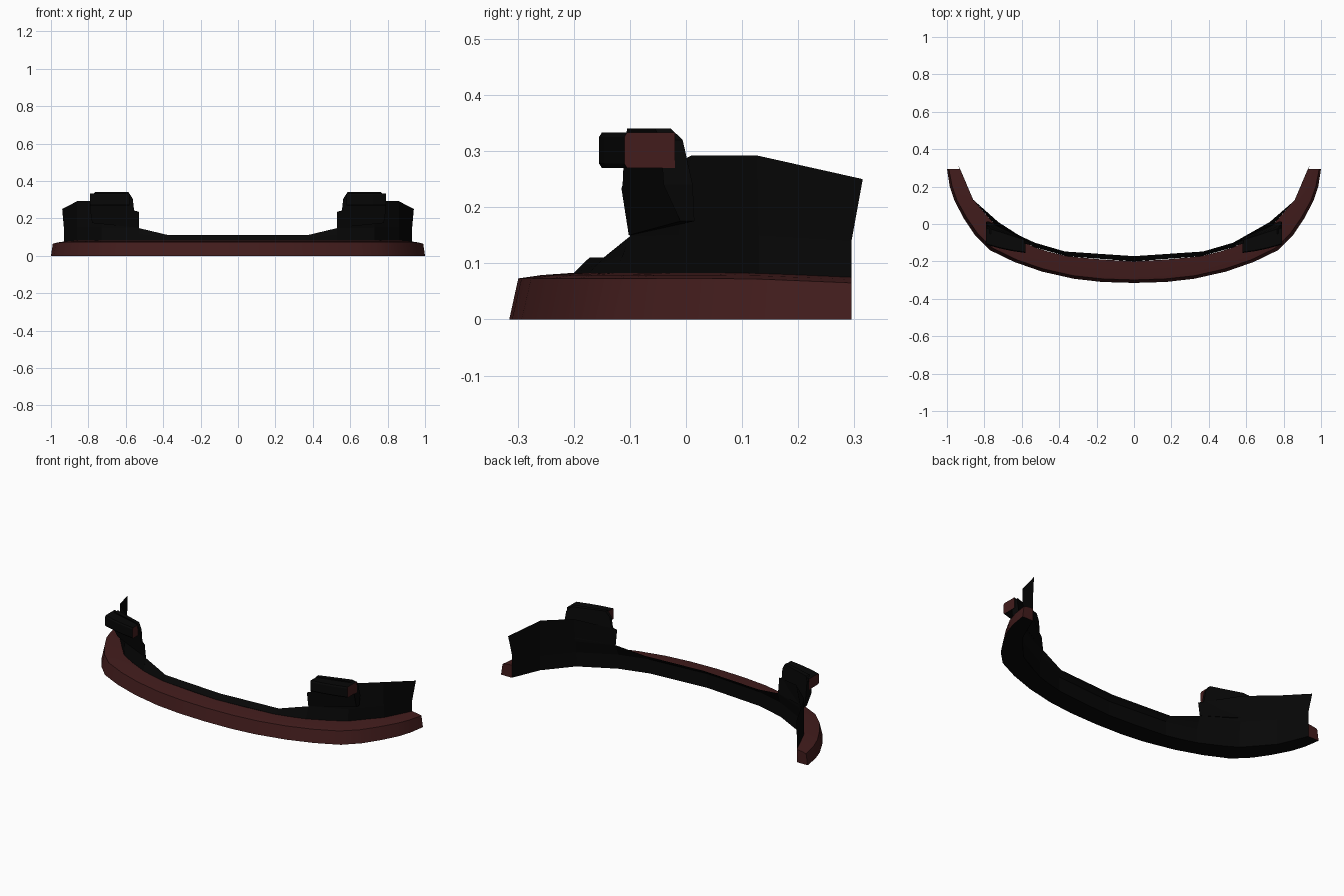
import bpy, bmesh, math
from mathutils import Vector

if "Cube" in bpy.data.objects:
    bpy.data.objects.remove(bpy.data.objects["Cube"])


def material(name, rgb):
    m = bpy.data.materials.new(name)
    m.diffuse_color = (*rgb, 1)
    m.use_nodes = True
    m.node_tree.nodes["Principled BSDF"].inputs["Base Color"].default_value = m.diffuse_color
    return m


black = material("black_plastic", (0.002, 0.002, 0.002))
red = material("dark_red_paint", (0.055, 0.012, 0.012))


def loft(name, sections, mats, closed=False, caps=False, mirror_sides=True,
         smooth=False, cap_mat=0, strip_mats=None):
    """Skin a list of equal-length cross-sections."""
    bm = bmesh.new()
    rows = [[bm.verts.new(p) for p in s] for s in sections]
    n = len(rows[0])
    for a, b in zip(rows, rows[1:]):
        for i in range(n if closed else n - 1):
            j = (i + 1) % n
            f = bm.faces.new((a[i], a[j], b[j], b[i]))
            f.material_index = strip_mats[i] if strip_mats else 0
    if caps:
        for r in (rows[0], rows[-1]):
            bm.faces.new(r).material_index = cap_mat
    bmesh.ops.remove_doubles(bm, verts=bm.verts, dist=0.0005)
    bmesh.ops.recalc_face_normals(bm, faces=bm.faces)
    me = bpy.data.meshes.new(name)
    bm.to_mesh(me)
    bm.free()
    ob = bpy.data.objects.new(name, me)
    bpy.context.collection.objects.link(ob)
    for m in mats:
        me.materials.append(m)
    if mirror_sides:
        ob.modifiers.new("mirror", 'MIRROR')
    if smooth:
        bpy.ops.object.select_all(action='DESELECT')
        ob.select_set(True)
        bpy.context.view_layer.objects.active = ob
        bpy.ops.object.shade_smooth_by_angle(angle=math.radians(40))
    return ob


def both_sides(half):
    return [[(-x, y, z) for x, y, z in s] for s in half[:0:-1]] + half


# painted splitter lip, curved in plan; black underside and inner face
outer = [(0, -.315), (.17, -.31), (.32, -.293), (.49, -.255), (.64, -.203), (.77, -.14),
         (.85, -.06), (.91, .03), (.96, .125), (.985, .2), (1, .295)]
inner = [(0, -.2), (.17, -.19), (.36, -.172), (.46, -.147), (.53, -.125), (.64, -.072),
         (.73, -.02), (.80, .06), (.86, .13), (.895, .21), (.93, .295)]
lip = []
for o, i in zip(outer, inner):
    o, i = Vector(o), Vector(i)
    top = .083 - .008 * max(0, (o.y - .1) / .195)
    a, b = o.lerp(i, .14), o.lerp(i, .5)
    lip.append([(o.x, o.y, 0), (a.x, a.y, top - .010), (b.x, b.y, top - .004),
                (i.x, i.y, top), (i.x, i.y, 0)])
loft("splitter_lip", both_sides(lip), [red, black], closed=True, caps=True,
     mirror_sides=False, smooth=True, strip_mats=[0, 0, 0, 1, 1])

# black upright panel: low in the middle, tall at both wings
base = [(0, -.2), (.36, -.172), (.53, -.125), (.53, -.125), (.73, -.02), (.86, .13), (.93, .295)]
waist = [(0, -.186, .097), (.365, -.16, .097), (.53, -.112, .115), (.53, -.10, .148),
         (.73, -.013, .15), (.86, .13, .15), (.93, .295, .14)]
crest = [(0, -.172, .11), (.37, -.147, .11), (.53, -.10, .148), (.53, -.115, .235),
         (.725, .01, .292), (.86, .127, .292), (.94, .315, .25)]
panel = [[(x, y, 0), (x, y, .083), w, c] for (x, y), w, c in zip(base, waist, crest)]
loft("upright_panel", both_sides(panel), [black], mirror_sides=False)

# chamfered hood carrying each lamp, blending down into the panel
hood = [(.53, -.102, .15), (.53, -.115, .233), (.555, -.113, .24), (.563, -.11, .305),
        (.585, -.105, .34), (.765, -.055, .34), (.785, -.045, .32), (.79, -.04, .24),
        (.78, -.01, .175)]
hood_back = [-.100, -.112, -.098, -.094, -.085, -.027, -.006, .012, .015]
loft("lamp_hood", [hood, [(x, b, z) for (x, y, z), b in zip(hood, hood_back)]],
     [black], closed=True, caps=True)

# lamp bar: black front, red end faces, softened front corners
bar = []
for x, f, b in [(.58, -.155, -.10), (.65, -.145, -.075), (.72, -.13, -.05), (.79, -.11, -.02)]:
    bar.append([(x, b, .27), (x, f + .005, .27), (x, f, .278),
                (x, f, .325), (x, f + .005, .333), (x, b, .333)])
loft("lamp_bar", bar, [black, red], closed=True, caps=True, cap_mat=1)
